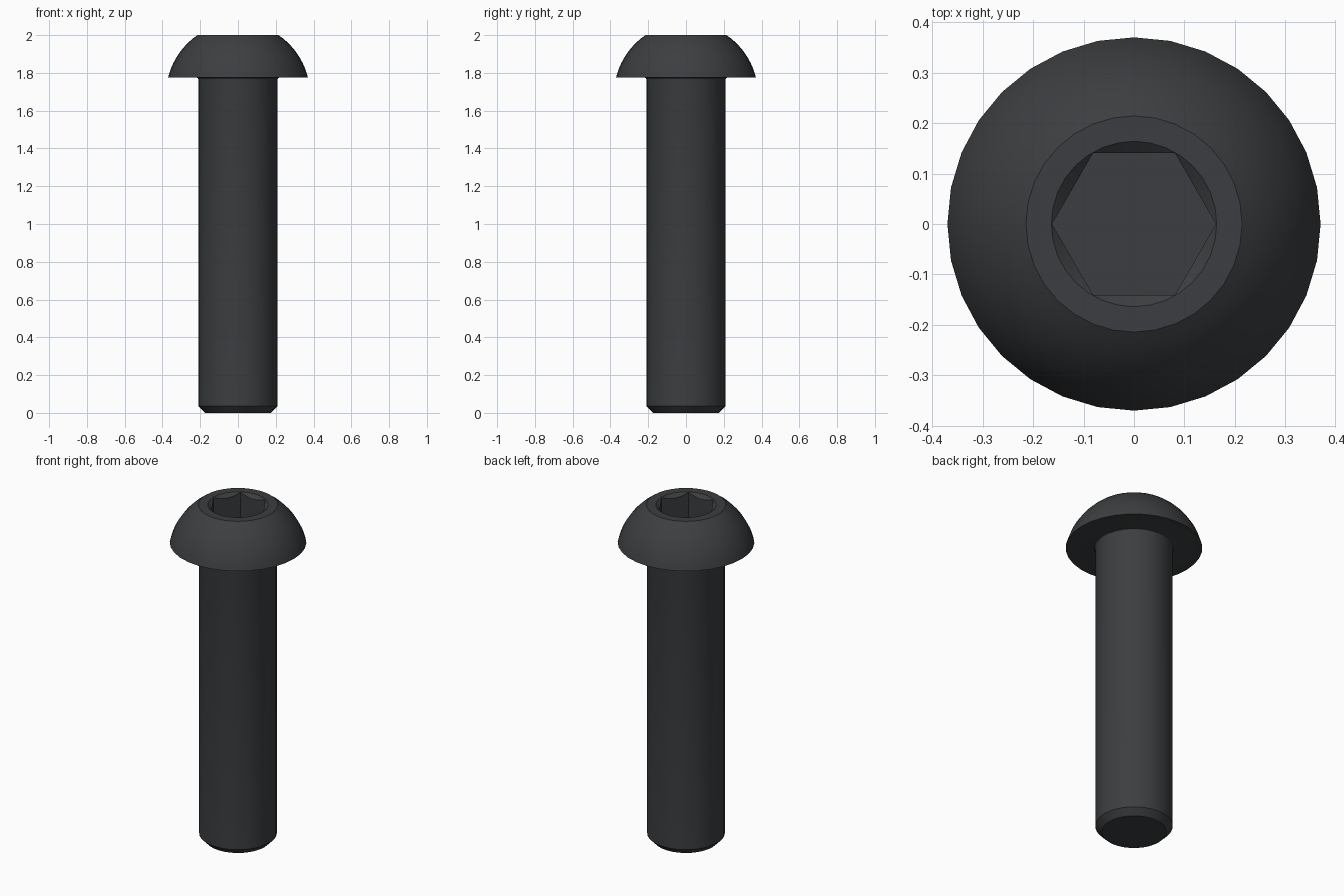
import bpy, bmesh, math

if "Cube" in bpy.data.objects:
    bpy.data.objects.remove(bpy.data.objects["Cube"])

SEGMENTS = 32


def lathe(name, profile):
    """Revolve an (r, z) profile around the z axis."""
    bm = bmesh.new()
    verts = [bm.verts.new((r, 0, z)) for r, z in profile]
    edges = [bm.edges.new(pair) for pair in zip(verts, verts[1:])]
    bmesh.ops.spin(bm, geom=verts + edges, cent=(0, 0, 0), axis=(0, 0, 1),
                   angle=math.tau, steps=SEGMENTS, use_duplicate=False)
    bmesh.ops.remove_doubles(bm, verts=bm.verts, dist=1e-4)
    bmesh.ops.recalc_face_normals(bm, faces=bm.faces)
    mesh = bpy.data.meshes.new(name)
    bm.to_mesh(mesh)
    bm.free()
    obj = bpy.data.objects.new(name, mesh)
    bpy.context.collection.objects.link(obj)
    return obj


# Shank with chamfered tip and small fillet under the head
profile = [(0, 0), (0.175, 0), (0.21, 0.036), (0.21, 1.765)]
profile += [(0.22 - 0.01 * math.cos(a), 1.765 + 0.01 * math.sin(a))
            for a in (math.pi / 6, math.pi / 3, math.pi / 2)]

# Domed head: arc of a sphere centred on the axis
centre, radius = 1.685, 0.381
a0, a1 = math.asin((1.775 - centre) / radius), math.asin((2 - centre) / radius)
profile += [(radius * math.cos(a), centre + radius * math.sin(a))
            for a in (a0 + (a1 - a0) * i / 10 for i in range(11))]

# Flat top and countersink around the socket
profile += [(0.164, 2.0), (0.139, 1.978), (0, 1.978)]
bolt = lathe("button_head_bolt", profile)

# Hex socket, corners on the x axis
bpy.ops.mesh.primitive_cylinder_add(vertices=6, radius=0.1625, depth=0.4,
                                    location=(0, 0, 2.05),
                                    rotation=(0, 0, math.pi / 6))
cutter = bpy.context.object
cutter.name = "socket_cutter"
cutter.hide_render = True

bpy.ops.object.select_all(action='DESELECT')
bolt.select_set(True)
bpy.context.view_layer.objects.active = bolt
mod = bolt.modifiers.new("socket", 'BOOLEAN')
mod.operation = 'DIFFERENCE'
mod.solver = 'EXACT'
mod.object = cutter
bpy.ops.object.modifier_apply(modifier=mod.name)
bpy.data.objects.remove(cutter)

# Black steel finish
steel = bpy.data.materials.new("black_steel")
steel.diffuse_color = (0.045, 0.048, 0.052, 1)
steel.use_nodes = True
steel.node_tree.nodes["Principled BSDF"].inputs["Base Color"].default_value = steel.diffuse_color
bolt.data.materials.clear()
bolt.data.materials.append(steel)
bpy.ops.object.shade_smooth_by_angle(angle=math.radians(30))
